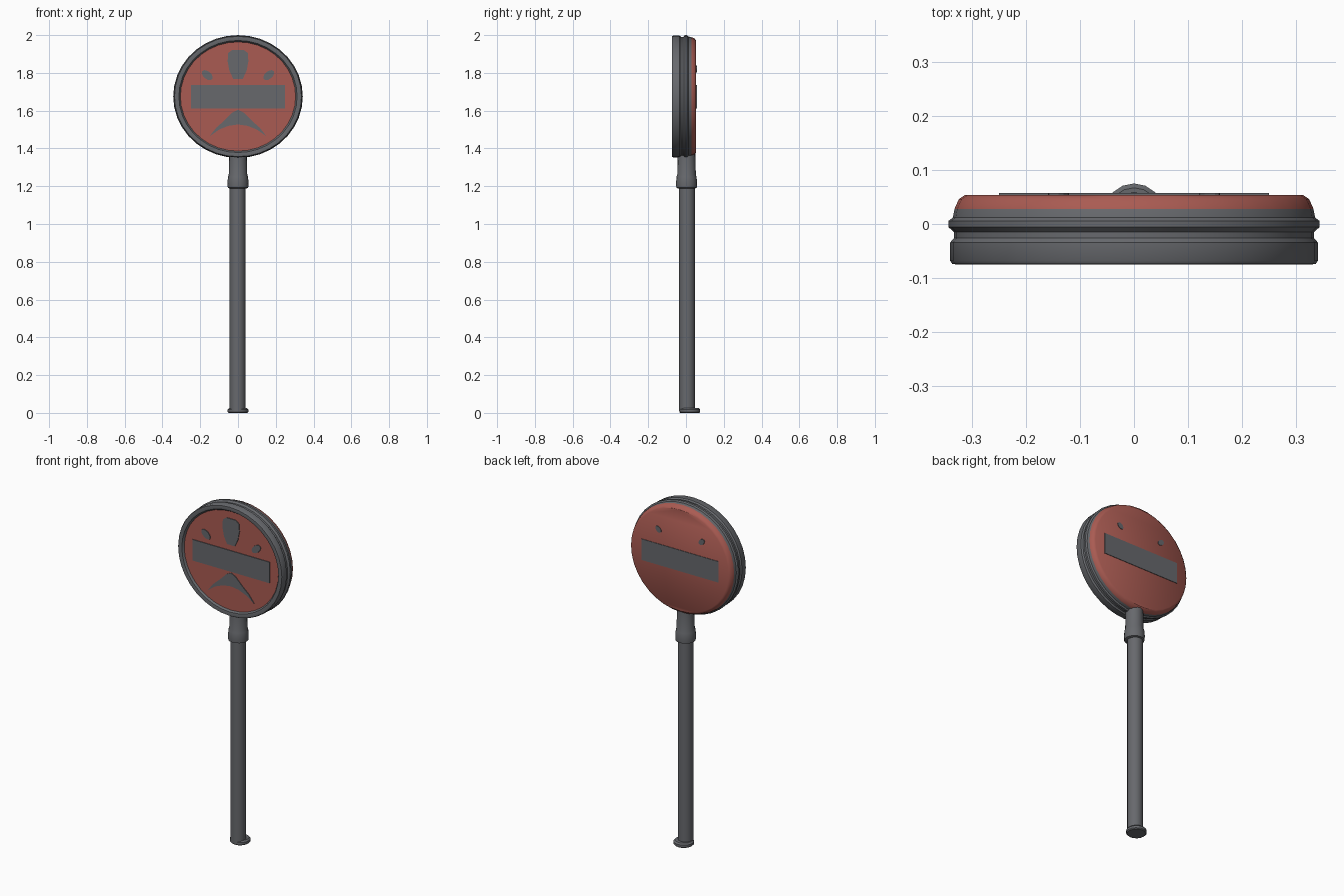
import bpy, bmesh, math
from mathutils import Matrix

if "Cube" in bpy.data.objects:
    bpy.data.objects.remove(bpy.data.objects["Cube"])


def material(name, rgb):
    m = bpy.data.materials.new(name)
    m.diffuse_color = (*rgb, 1)
    m.use_nodes = True
    m.node_tree.nodes["Principled BSDF"].inputs["Base Color"].default_value = m.diffuse_color
    return m


GREY = material("grey_metal", (0.135, 0.14, 0.152))
RED = material("faded_red", (0.40, 0.105, 0.085))


def finish(bm, name, mats, loc=(0, 0, 0), scale=(1, 1, 1), smooth=True):
    bmesh.ops.recalc_face_normals(bm, faces=bm.faces)
    bmesh.ops.transform(bm, matrix=Matrix.Translation(loc) @ Matrix.Diagonal((*scale, 1)), verts=bm.verts)
    me = bpy.data.meshes.new(name)
    bm.to_mesh(me)
    bm.free()
    for m in mats:
        me.materials.append(m)
    ob = bpy.data.objects.new(name, me)
    bpy.context.collection.objects.link(ob)
    if smooth:
        bpy.ops.object.select_all(action='DESELECT')
        ob.select_set(True)
        bpy.context.view_layer.objects.active = ob
        bpy.ops.object.shade_smooth_by_angle(angle=math.radians(35))
    return ob


def lathe(name, profile, axis, steps, mats, loc, scale=(1, 1, 1), red_bands=()):
    """Revolve (radius, height) points; caps both ends; listed bands use slot 1."""
    bm = bmesh.new()
    rings = []
    for r, h in profile:
        ring = []
        for i in range(steps):
            a = math.tau * i / steps
            c, s = r * math.cos(a), r * math.sin(a)
            ring.append(bm.verts.new((c, h, s) if axis == 'Y' else (c, s, h)))
        rings.append(ring)
    for k in range(len(rings) - 1):
        for i in range(steps):
            j = (i + 1) % steps
            f = bm.faces.new((rings[k][i], rings[k][j], rings[k + 1][j], rings[k + 1][i]))
            f.material_index = int(k in red_bands)
    for ring, k in ((rings[0], -1), (rings[-1], len(rings) - 1)):
        bm.faces.new(ring).material_index = int(k in red_bands)
    return finish(bm, name, mats, loc, scale)


def plate(name, outline, y, thick=0.004):
    """Thin painted plate from an (x, z) outline, extruded along y."""
    bm = bmesh.new()
    f = bm.faces.new([bm.verts.new((x, y, z)) for x, z in outline])
    ext = bmesh.ops.extrude_face_region(bm, geom=[f])
    for v in ext['geom']:
        if isinstance(v, bmesh.types.BMVert):
            v.co.y += thick
    return finish(bm, name, [GREY], smooth=False)


def ellipse(cx, cz, rx, rz, tilt=0, n=12):
    pts = []
    for i in range(n):
        a = math.tau * i / n
        x, z = rx * math.cos(a), rz * math.sin(a)
        pts.append((cx + x * math.cos(tilt) - z * math.sin(tilt),
                    cz + x * math.sin(tilt) + z * math.cos(tilt)))
    return pts


# Sign disc: recessed red front, grey rim with groove and flange, red back shell
disc = [(0.305, -0.062), (0.313, -0.073), (0.325, -0.075), (0.336, -0.074), (0.340, -0.068),
        (0.340, -0.034), (0.333, -0.026), (0.333, -0.015), (0.343, -0.006), (0.343, 0.006),
        (0.335, 0.012), (0.332, 0.028), (0.324, 0.046), (0.312, 0.054)]
lathe("sign_disc", disc, 'Y', 36, [GREY, RED], (0, 0, 1.675),
      (1, 1, 0.325 / 0.343), red_bands=(-1, 11, 12, 13))

# Grey bars on both sides
bar = [(-0.25, 1.612), (0.25, 1.612), (0.25, 1.735), (-0.25, 1.735)]
plate("front_bar", bar, -0.066, 0.005)
plate("back_bar", bar, 0.053)

# Front markings: shield spot, two slanted spots, drooping crescent
plate("front_top_spot", [(-0.025, 1.768), (0.025, 1.768), (0.045, 1.81), (0.055, 1.86),
                         (0.052, 1.905), (0.03, 1.922), (-0.03, 1.922), (-0.052, 1.905),
                         (-0.055, 1.86), (-0.045, 1.81)], -0.066, 0.005)
for side, s in (("left", -1), ("right", 1)):
    plate(f"front_{side}_spot", ellipse(s * 0.163, 1.788, 0.034, 0.02, s * 0.7), -0.066, 0.005)
    plate(f"back_{side}_spot", ellipse(s * 0.14, 1.82, 0.022, 0.015, s * 0.7), 0.053)
half = [(0.03, 1.59), (0.075, 1.545), (0.115, 1.51), (0.15, 1.465), (0.10, 1.50), (0.05, 1.52)]
plate("front_crescent", [(0, 1.605)] + half + [(0, 1.527)] + [(-x, z) for x, z in reversed(half)],
      -0.066, 0.005)

# Post, collar with neck, and base foot
lathe("post", [(0.042, 0.01), (0.042, 1.22)], 'Z', 16, [GREY], (-0.002, 0.006, 0))
lathe("collar_and_neck", [(0.044, 1.188), (0.054, 1.192), (0.056, 1.215), (0.053, 1.25),
                          (0.049, 1.262), (0.047, 1.375)], 'Z', 16, [GREY], (0, 0.003, 0))
lathe("base_foot", [(0.05, 0), (0.055, 0.005), (0.055, 0.018), (0.047, 0.026)], 'Z', 16,
      [GREY], (0, 0.02, 0))
